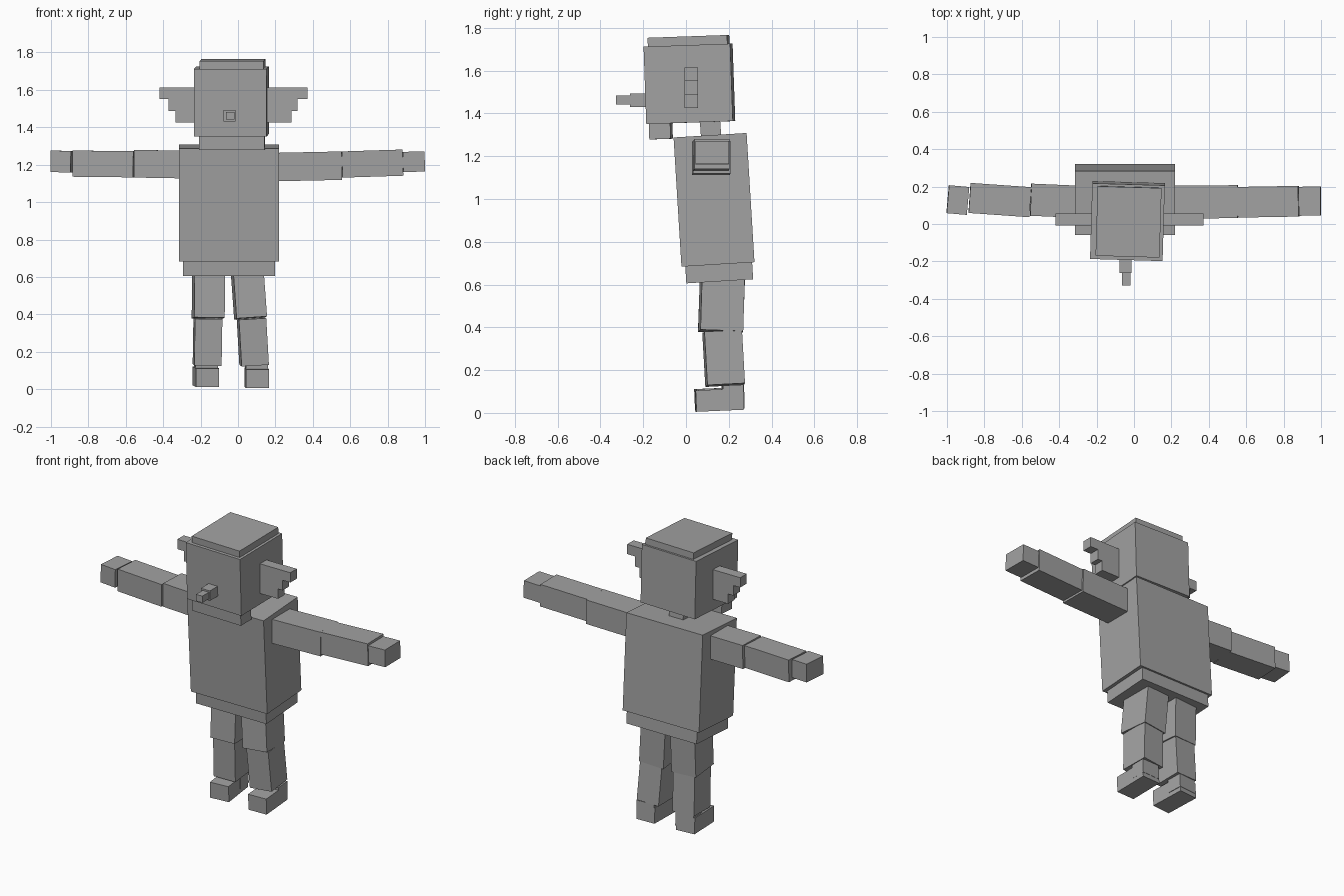
import bpy
from math import radians

grey = bpy.data.materials.new("plain_grey")
grey.diffuse_color = (0.36, 0.36, 0.36, 1)


def box(name, center, size, rot=(0, 0, 0)):
    """Flat-shaded block with a full size and a rotation in degrees."""
    bpy.ops.mesh.primitive_cube_add(size=1, location=center,
                                    rotation=[radians(a) for a in rot])
    ob = bpy.context.object
    ob.name = name
    ob.data.name = name
    for v in ob.data.vertices:
        v.co = [c * s for c, s in zip(v.co, size)]
    ob.data.materials.append(grey)
    return ob


def span(name, x, y, z):
    """Upright block given by its limits on each axis."""
    return box(name, [(a + b) / 2 for a, b in (x, y, z)],
               [b - a for a, b in (x, y, z)])


# Body, leaning slightly forward
box("torso", (-0.048, 0.131, 0.996), (0.535, 0.342, 0.605), (3.5, 0, 0))
box("hips", (-0.048, 0.155, 0.66), (0.492, 0.313, 0.09), (3.5, 0, 0))
box("neck", (-0.045, 0.115, 1.325), (0.10, 0.095, 0.13), (4, 0, 0))

# Head
tilt = (2, 0, -1.7)
box("head", (-0.035, 0.016, 1.538), (0.388, 0.405, 0.362), tilt)
box("head_cap", (-0.029, 0.012, 1.735), (0.342, 0.372, 0.05), tilt)
box("jaw", (-0.033, -0.118, 1.325), (0.35, 0.10, 0.09), tilt)

# Stepped nose
span("nose_base", (-0.077, -0.013), (-0.262, -0.17), (1.43, 1.493))
span("nose_tip", (-0.064, -0.02), (-0.328, -0.25), (1.441, 1.483))

# Stepped ears: each step reaches less far out
steps = [(1.552, 1.614, -0.42, 0.372),
         (1.488, 1.552, -0.372, 0.318),
         (1.426, 1.488, -0.335, 0.286)]
for i, (z0, z1, left, right) in enumerate(steps):
    span(f"left_ear_step_{i}", (left, -0.2), (-0.008, 0.057), (z0, z1))
    span(f"right_ear_step_{i}", (0.13, right), (-0.008, 0.057), (z0, z1))

# Arms stretched sideways
box("left_upper_arm", (-0.415, 0.124, 1.203), (0.275, 0.172, 0.148), (0, 1, -2.5))
box("left_forearm", (-0.717, 0.128, 1.204), (0.325, 0.161, 0.14), (0, 0.6, -4))
box("left_hand", (-0.942, 0.128, 1.217), (0.108, 0.15, 0.115), (0, 1, -5))
box("right_upper_arm", (0.37, 0.118, 1.191), (0.37, 0.176, 0.152), (0, -1.2, 0.5))
box("right_forearm", (0.718, 0.119, 1.206), (0.325, 0.164, 0.14), (0, -1.8, 1))
box("right_hand", (0.94, 0.122, 1.216), (0.116, 0.155, 0.108), (0, -1.5, 0.5))

# Legs
box("left_thigh", (-0.158, 0.166, 0.51), (0.163, 0.20, 0.26), (-2, 0.8, 4))
box("left_shin", (-0.163, 0.176, 0.255), (0.146, 0.176, 0.25), (3, 0.8, 3))
box("right_thigh", (0.058, 0.166, 0.51), (0.163, 0.20, 0.26), (-2, -4, 4))
box("right_shin", (0.079, 0.176, 0.255), (0.146, 0.176, 0.25), (3, -3.5, 4))

# Feet with a raised ankle block
for side, x, z, yaw in (("left", -0.172, 0.066, 5), ("right", 0.1, 0.06, 2)):
    box(f"{side}_foot", (x, 0.156, z), (0.124, 0.222, 0.1), (2.5, 0, yaw))
    box(f"{side}_ankle", (x, 0.22, z + 0.025), (0.12, 0.095, 0.09), (2.5, 0, yaw))
